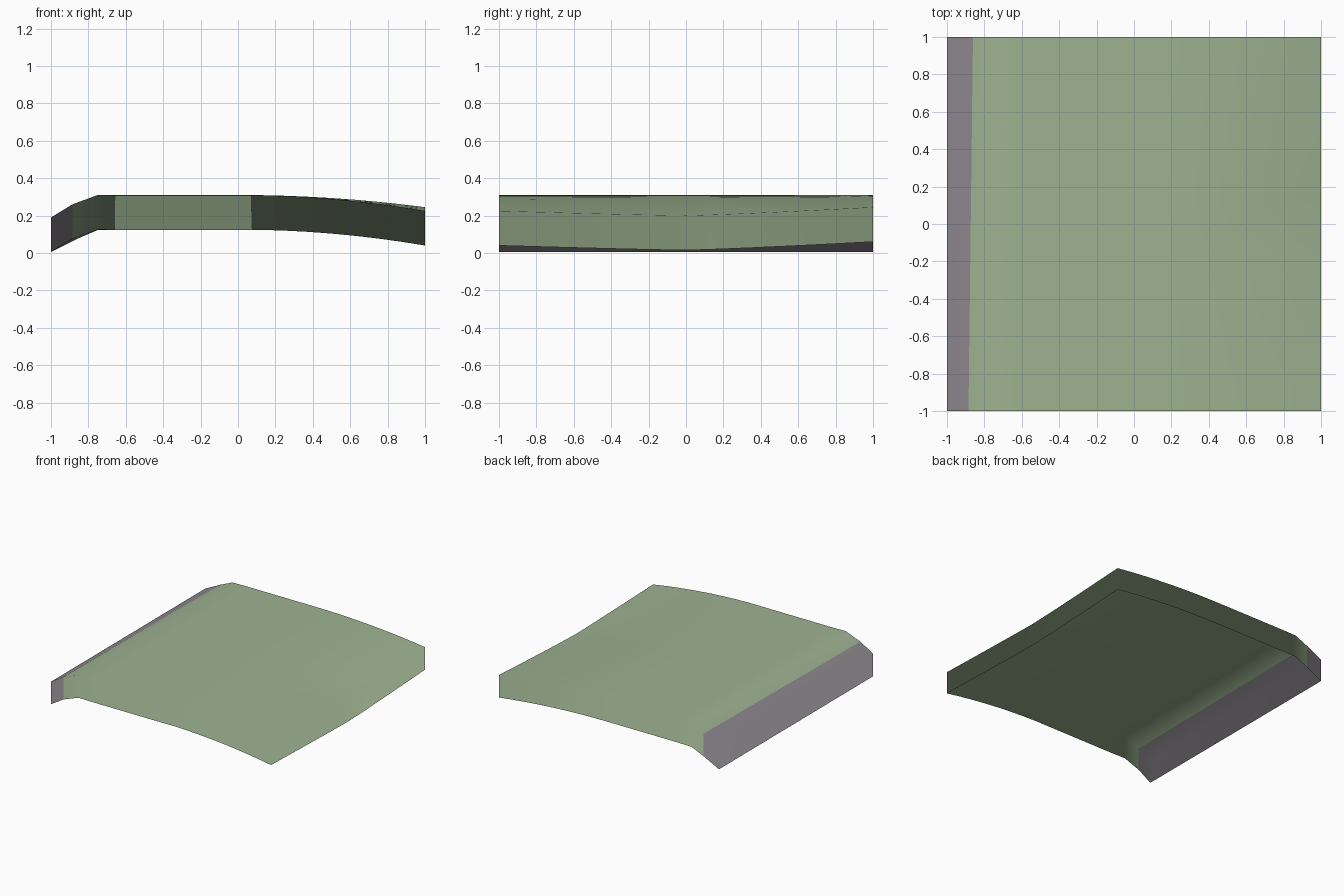
import bpy
import bmesh

cube = bpy.data.objects.get("Cube")
if cube:
    bpy.data.objects.remove(cube, do_unlink=True)

CELLS = 16
DEPTH = 0.185
PLATEAU = 0.31


def flat_material(name, rgb):
    mat = bpy.data.materials.new(name)
    mat.use_nodes = True
    colour = (*rgb, 1.0)
    mat.diffuse_color = colour
    mat.node_tree.nodes["Principled BSDF"].inputs["Base Color"].default_value = colour
    return mat


def height(column, x, y):
    """Steep bank on the -x side, level middle, gentle fall towards +x."""
    if column < 2:
        return (0.19, 0.26)[column]
    if column < 3:
        return PLATEAU - 0.001 * (y + 1)
    if x <= 0:
        return PLATEAU + 0.001 * (y - 1)
    fall = 0.11 - (0.045 if y > 0 else 0.025) * abs(y) ** 1.2
    return PLATEAU - fall * x * x


grass = flat_material("grass_green", (0.34, 0.45, 0.285))
stone = flat_material("bank_grey", (0.265, 0.245, 0.27))

# Ground surface, with the first column of cells as the bank
bm = bmesh.new()
rows = []
for j in range(CELLS + 1):
    y = -1 + 2 * j / CELLS
    row = []
    for i in range(CELLS + 1):
        x = -1 + 2 * i / CELLS
        z = height(i, x, y)
        if i == 1:
            x += 0.002 + 0.012 * y   # the bank widens slightly to the back
        row.append(bm.verts.new((x, y, z)))
    rows.append(row)
for j in range(CELLS):
    for i in range(CELLS):
        face = bm.faces.new((rows[j][i], rows[j][i + 1],
                             rows[j + 1][i + 1], rows[j + 1][i]))
        face.material_index = 1 if i == 0 else 0
bm.normal_update()


def plan_key(co):
    return round(co.x, 4), round(co.y, 4)


surface_normals = {plan_key(v.co): v.normal.copy() for v in bm.verts}

# Open-bottomed skirt hanging from the rim
rim = [e for e in bm.edges if e.is_boundary]
skirt = bmesh.ops.extrude_edge_only(bm, edges=rim)["geom"]
for part in skirt:
    if isinstance(part, bmesh.types.BMVert):
        part.co.z -= DEPTH
for part in skirt:
    if isinstance(part, bmesh.types.BMFace):
        part.material_index = 1 if part.calc_center_median().x < -0.9 else 0
bmesh.ops.recalc_face_normals(bm, faces=bm.faces[:])
bm.normal_update()
if sum(f.normal.z for f in bm.faces) < 0:
    bmesh.ops.reverse_faces(bm, faces=bm.faces[:])
for face in bm.faces:
    face.smooth = True

mesh = bpy.data.meshes.new("ground_tile")
bm.to_mesh(mesh)
bm.free()
mesh.materials.append(grass)
mesh.materials.append(stone)

# The skirt takes its shading from the ground above it
mesh.normals_split_custom_set_from_vertices(
    [surface_normals[plan_key(v.co)] for v in mesh.vertices])

tile = bpy.data.objects.new("ground_tile", mesh)
bpy.context.collection.objects.link(tile)
